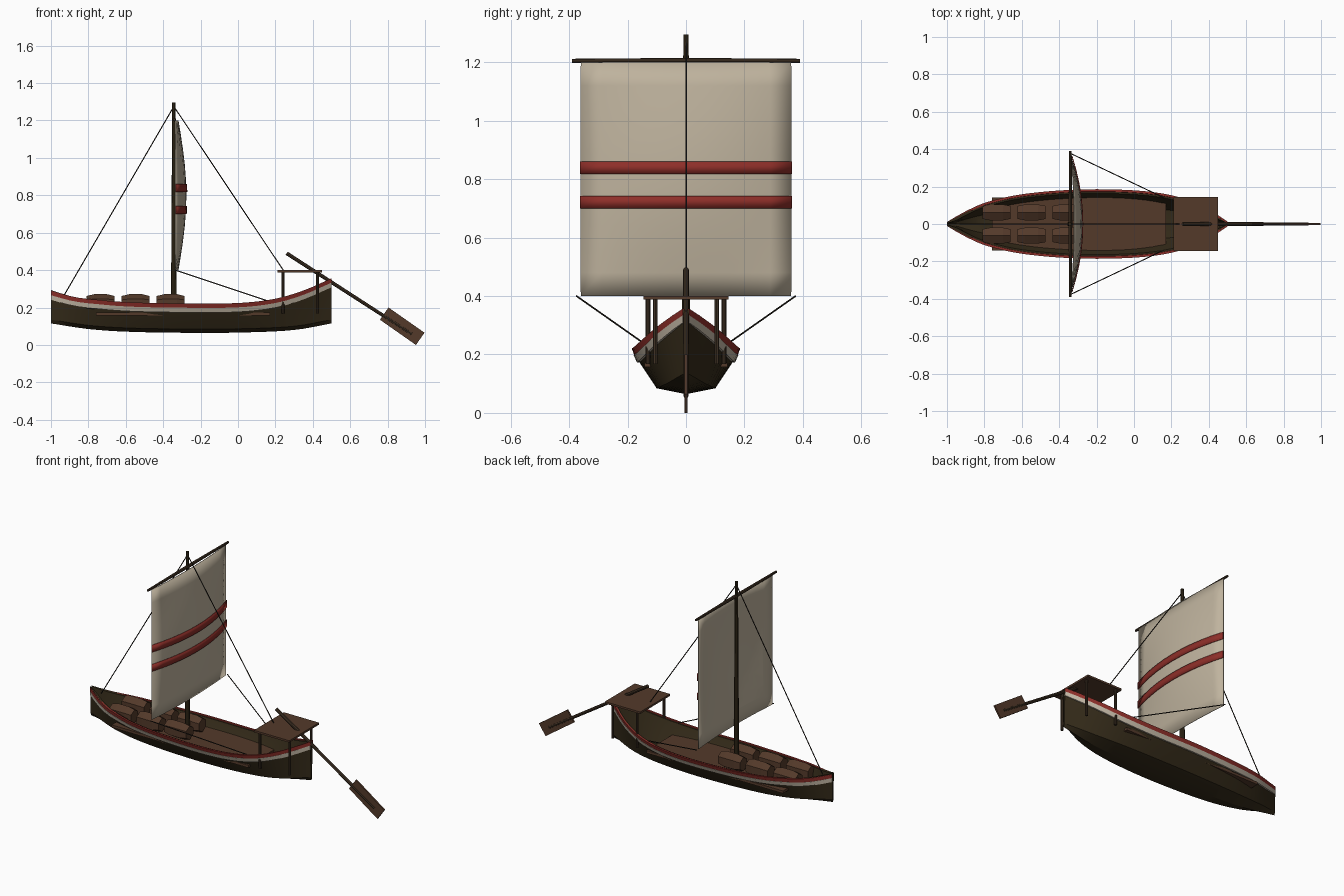
import bpy, bmesh, math
from mathutils import Vector

if "Cube" in bpy.data.objects:
    bpy.data.objects.remove(bpy.data.objects["Cube"])


def material(name, rgb):
    m = bpy.data.materials.new(name)
    m.diffuse_color = (*rgb, 1)
    m.use_nodes = True
    m.node_tree.nodes["Principled BSDF"].inputs["Base Color"].default_value = m.diffuse_color
    return m


DARK = material("dark hull wood", (0.035, 0.024, 0.010))
WOOD = material("brown wood", (0.088, 0.042, 0.023))
POLE = material("pole wood", (0.052, 0.032, 0.018))
ROPE = material("rope", (0.018, 0.014, 0.010))
SAIL = material("sailcloth", (0.52, 0.45, 0.34))
WHITE = material("pale band", (0.55, 0.48, 0.38))
RED = material("red paint", (0.27, 0.028, 0.022))


def finish(name, bm, mat, smooth=False):
    bmesh.ops.recalc_face_normals(bm, faces=bm.faces)
    me = bpy.data.meshes.new(name)
    bm.to_mesh(me)
    bm.free()
    me.materials.append(mat)
    ob = bpy.data.objects.new(name, me)
    bpy.context.collection.objects.link(ob)
    if smooth:
        bpy.ops.object.select_all(action='DESELECT')
        ob.select_set(True)
        bpy.context.view_layer.objects.active = ob
        bpy.ops.object.shade_smooth_by_angle(angle=math.radians(25))
    return ob


def loft(name, rings, mat, smooth=False):
    """Skin closed rings and cap both ends."""
    bm = bmesh.new()
    vs = [[bm.verts.new(p) for p in r] for r in rings]
    n = len(vs[0])
    for a, b in zip(vs, vs[1:]):
        for i in range(n):
            j = (i + 1) % n
            bm.faces.new((a[i], a[j], b[j], b[i]))
    bm.faces.new(vs[0])
    bm.faces.new(vs[-1])
    return finish(name, bm, mat, smooth)


def pole(name, a, b, r1, r2, mat, sides=8):
    a, b = Vector(a), Vector(b)
    q = (b - a).to_track_quat('Z', 'Y')
    rings = []
    for p, r in ((a, r1), (b, r2)):
        rings.append([p + q @ Vector((r * math.cos(t), r * math.sin(t), 0))
                      for t in [2 * math.pi * i / sides for i in range(sides)]])
    return loft(name, rings, mat, True)


def box(name, centre, size, mat, tilt=0):
    bm = bmesh.new()
    bmesh.ops.create_cube(bm, size=1)
    bmesh.ops.scale(bm, vec=size, verts=bm.verts)
    ob = finish(name, bm, mat)
    ob.location = centre
    ob.rotation_euler.y = tilt
    return ob


def curve(points, x):
    """Smooth interpolation through (x, value) points."""
    n = len(points)
    i = max(k for k in range(n - 1) if points[k][0] <= x + 1e-9)

    def slope(k):
        a, b = points[max(k - 1, 0)], points[min(k + 1, n - 1)]
        return (b[1] - a[1]) / (b[0] - a[0])
    (x0, y0), (x1, y1) = points[i], points[i + 1]
    h = x1 - x0
    t = (x - x0) / h
    return (y0 * (1 + 2 * t) * (1 - t) ** 2 + slope(i) * h * t * (1 - t) ** 2
            + y1 * t * t * (3 - 2 * t) + slope(i + 1) * h * t * t * (t - 1))


# Hull lines: half beam, sheer and keel along the length
BEAM = [(-1, .008), (-.9, .062), (-.8, .107), (-.6, .153), (-.3, .178),
        (0, .174), (.2, .148), (.35, .098), (.5, .010)]
SHEER = [(-1, .293), (-.9, .262), (-.8, .243), (-.6, .225), (-.3, .218),
         (0, .22), (.2, .243), (.35, .287), (.5, .352)]
KEEL = [(-1, .115), (-.8, .085), (-.6, .071), (-.3, .065), (0, .066),
        (.3, .08), (.5, .115)]
STATIONS = [-1 + 1.5 * i / 30 for i in range(31)]

# Hull: outer and inner skins in one section
rings = []
for x in STATIONS:
    w, s, k = curve(BEAM, x), curve(SHEER, x), curve(KEEL, x)
    wi = max(w - .016, .4 * w)
    half = [(.56 * w, k + .02), (.9 * w, s - .04), (w, s),
            (wi, s), (.88 * wi, s - .04), (.55 * wi, k + .04)]
    ring = [(0, k)] + half + [(0, k + .03)] + [(-y, z) for y, z in reversed(half)]
    rings.append([(x, y, z) for y, z in ring])
loft("hull", rings, DARK, True)

# Painted bands along both sides
for side, tag in ((1, "left"), (-1, "right")):
    for name, lo, hi, mat, out in (("pale_band", -.044, -.019, WHITE, .008),
                                   ("red_band", -.019, .004, RED, .006)):
        rings = []
        for x in STATIONS:
            w, s = curve(BEAM, x), curve(SHEER, x)
            drop = .008 * max(0, (-x - .75) / .25)
            g = [w * (1 + .1 * min(h, 0) / .04) for h in (lo, hi)]
            o = out * min(1, .25 + w / .06)
            i = min(.006, .5 * w)
            rings.append([(x, side * y, s + h - drop) for y, h in
                          ((g[0] - i, lo), (g[0] + o, lo), (g[1] + o, hi), (g[1] - i, hi))])
        loft(f"{name}_{tag}", rings, mat, True)

# Deck
box("deck", (-.295, 0, .165), (.93, .285, .016), WOOD)

# Cargo bundles: six-sided, fuller in the middle
for cx in (-.735, -.547, -.36):
    for cy in (-.062, .062):
        rings = []
        for dx, f in ((-.075, .8), (-.035, .98), (.035, .98), (.075, .8)):
            rings.append([(cx + dx, cy + .05 * f * math.sin(i * math.pi / 3),
                           .22 + .052 * f * math.cos(i * math.pi / 3)) for i in range(6)])
        loft("cargo_bundle", rings, WOOD)

# Mast and yard
pole("mast", (-.343, 0, .07), (-.343, 0, 1.295), .016, .009, DARK)
for s in (-1, 1):
    pole("yard_arm", (-.34, 0, 1.205), (-.34, s * .39, 1.205), .010, .007, POLE)


def sail_patch(name, z0, z1, half, nz, mat, offset):
    """Patch of the billowing sail surface with a little thickness."""
    bm = bmesh.new()
    ny = 10
    grid = []
    for j in range(nz + 1):
        z = z0 + (z1 - z0) * j / nz
        row = []
        for i in range(ny + 1):
            u = -1 + 2 * i / ny
            belly = .016 + .042 * math.sin(math.pi * (z - .4) / .8)
            row.append(bm.verts.new((-.336 + belly * (1 - u * u) + offset, u * half, z)))
        grid.append(row)
    for a, b in zip(grid, grid[1:]):
        for i in range(ny):
            bm.faces.new((a[i], a[i + 1], b[i + 1], b[i]))
    ob = finish(name, bm, mat, True)
    mod = ob.modifiers.new("thickness", 'SOLIDIFY')
    mod.thickness = .004
    mod.offset = 0


# Sail with two stripes on its forward face
sail_patch("sail", .4, 1.2, .36, 10, SAIL, 0)
for z in (.70, .818):
    sail_patch("sail_stripe", z, z + .043, .362, 1, RED, .005)

# Rigging
pole("bow_stay", (-.343, 0, 1.275), (-.93, 0, .265), .003, .003, ROPE, 5)
pole("stern_stay", (-.343, 0, 1.275), (.245, 0, .395), .003, .003, ROPE, 5)
for s in (-1, 1):
    pole("sheet_rope", (-.335, s * .375, .4), (.16, s * .14, .235), .003, .003, ROPE, 5)

# Stern canopy on four posts
box("canopy", (.33, 0, .394), (.24, .29, .012), WOOD)
for x, y in ((.24, .13), (.425, .105)):
    for s in (-1, 1):
        pole("canopy_post", (x, s * y, .168), (x, s * y, .392), .008, .008, POLE)

# Steering oar
pole("oar_shaft", (.26, 0, .49), (.93, 0, .058), .010, .009, POLE)
box("oar_blade", (.878, 0, .1), (.235, .010, .08), WOOD, math.radians(35))
